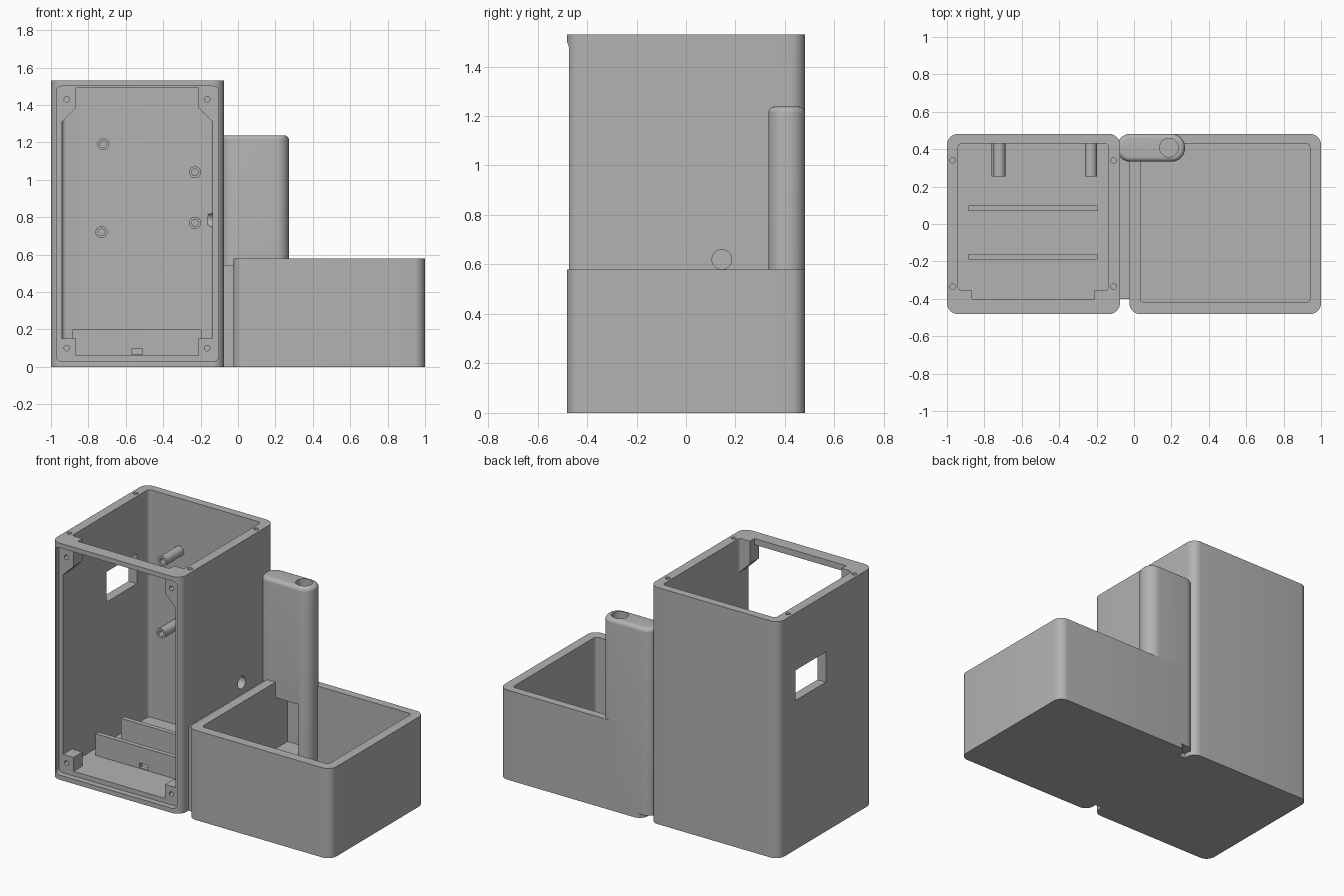
import bpy, bmesh, math
from mathutils import Vector

old = bpy.data.objects.get("Cube")
if old:
    bpy.data.objects.remove(old, do_unlink=True)

GREY = (0.45, 0.45, 0.45, 1)
grey = bpy.data.materials.new("grey plastic")
grey.use_nodes = True
grey.diffuse_color = GREY
grey.node_tree.nodes["Principled BSDF"].inputs["Base Color"].default_value = GREY


def rounded(x0, x1, y0, y1, r=0.0, n=8):
    """Rounded rectangle outline."""
    if r == 0:
        return [(x0, y0), (x1, y0), (x1, y1), (x0, y1)]
    pts = []
    centres = [(x1 - r, y1 - r), (x0 + r, y1 - r), (x0 + r, y0 + r), (x1 - r, y0 + r)]
    for q, (cx, cy) in enumerate(centres):
        for i in range(n + 1):
            a = math.pi / 2 * (q + i / n)
            pts.append((cx + r * math.cos(a), cy + r * math.sin(a)))
    return pts


def disc(cx, cy, r, n=24):
    return [(cx + r * math.cos(math.tau * i / n), cy + r * math.sin(math.tau * i / n))
            for i in range(n)]


def prism(name, pts, axis, lo, hi, top_round=0.0):
    """Extrude an outline along an axis; optionally round its far end."""
    place = {"x": lambda a, b, c: (c, a, b),
             "y": lambda a, b, c: (a, c, b),
             "z": lambda a, b, c: (a, b, c)}[axis]
    bm = bmesh.new()
    face = bm.faces.new([bm.verts.new(place(a, b, lo)) for a, b in pts])
    ext = bmesh.ops.extrude_face_region(bm, geom=[face])["geom"]
    shift = Vector(place(0, 0, hi - lo))
    for v in ext:
        if isinstance(v, bmesh.types.BMVert):
            v.co += shift
    if top_round:
        cap = [f for f in ext if isinstance(f, bmesh.types.BMFace)][0]
        bmesh.ops.bevel(bm, geom=list(cap.edges), offset=top_round, segments=5,
                        profile=0.5, affect="EDGES")
    bmesh.ops.recalc_face_normals(bm, faces=bm.faces[:])
    mesh = bpy.data.meshes.new(name)
    bm.to_mesh(mesh)
    bm.free()
    mesh.materials.append(grey)
    ob = bpy.data.objects.new(name, mesh)
    bpy.context.collection.objects.link(ob)
    return ob


def cut(ob, pts, axis, lo, hi):
    """Subtract an extruded outline from a part."""
    cutter = prism("cutter", pts, axis, lo, hi)
    mod = ob.modifiers.new("cut", "BOOLEAN")
    mod.operation, mod.solver, mod.object = "DIFFERENCE", "EXACT", cutter
    bpy.context.view_layer.objects.active = ob
    bpy.ops.object.modifier_apply(modifier=mod.name)
    bpy.data.objects.remove(cutter, do_unlink=True)


# Tall housing: open top, recessed open front with corner screw bosses
L, R = -0.94, -0.135
housing = prism("tall_housing", rounded(-1, -0.075, -0.482, 0.482, 0.06), "z", 0, 1.53)
cut(housing, rounded(L, R, -0.355, 0.43, 0.02), "z", 0.06, 2)
cut(housing, rounded(-0.97, -0.105, 0.03, 1.5, 0.025), "y", -1, -0.445)
left, right = -0.865, -0.21
front_opening = [(left, 0.06), (right, 0.06), (right, 0.15), (R, 0.15), (R, 1.31),
                 (right, 1.385), (right, 1.49), (left, 1.49), (left, 1.385),
                 (L, 1.31), (L, 0.15), (left, 0.15)]
cut(housing, front_opening, "y", -1, -0.3)
cut(housing, rounded(left, right, -0.4, -0.3), "z", 1.4, 2)

# Screw holes, side window and cable holes
for x in (-0.915, -0.165):
    for z in (0.1, 1.43):
        cut(housing, disc(x, z, 0.015, 16), "y", -0.6, -0.38)
for x in (-0.97, -0.108):
    for y in (-0.335, 0.34):
        cut(housing, disc(x, y, 0.015, 16), "z", 1.42, 1.6)
cut(housing, rounded(0.0, 0.31, 0.965, 1.16), "x", -1.1, -0.9)
cut(housing, disc(0.145, 0.62, 0.04), "x", -0.2, 0)
cut(housing, disc(0.405, 0.785, 0.04), "x", -0.16, 0)

# Board standoffs on the back wall
for i, (x, z) in enumerate([(-0.72, 1.19), (-0.73, 0.72), (-0.23, 1.04), (-0.23, 0.77)]):
    post = prism(f"standoff_{i + 1}", disc(x, z, 0.032), "y", 0.255, 0.44)
    cut(post, disc(x, z, 0.018, 16), "y", 0.2, 0.4)

# Two rails on the housing floor
front_rail = prism("front_rail", rounded(-0.885, -0.195, -0.19, -0.16), "z", 0.05, 0.2)
cut(front_rail, rounded(-0.57, -0.51, 0.065, 0.095), "y", -0.3, 0)
prism("back_rail", rounded(-0.885, -0.195, 0.07, 0.1), "z", 0.05, 0.2)

# Low open box, bridge to the housing, and cable pillar
box = prism("open_box", rounded(-0.025, 1, -0.482, 0.482, 0.06), "z", 0, 0.58)
cut(box, rounded(0.035, 0.94, -0.42, 0.43, 0.02), "z", 0.06, 1)
prism("bridge", rounded(-0.085, -0.015, -0.4, 0.4), "z", 0, 0.545)
pillar = prism("cable_pillar", rounded(-0.09, 0.272, 0.333, 0.482, 0.07), "z",
               0.03, 1.238, top_round=0.025)
cut(pillar, disc(0.405, 0.785, 0.04), "x", -0.2, 0.185)
for part in (pillar, box):
    cut(part, disc(0.187, 0.408, 0.05), "z", 0.15, 1.4)
    cut(part, rounded(0.035, 0.2, 0.3, 0.455), "z", 0.15, 0.48)

# Smooth the rounded corners only
bpy.ops.object.select_all(action="DESELECT")
for ob in bpy.context.scene.objects:
    if ob.type == "MESH" and grey.name in ob.data.materials:
        ob.select_set(True)
        bpy.context.view_layer.objects.active = ob
bpy.ops.object.shade_smooth_by_angle(angle=math.radians(30))
